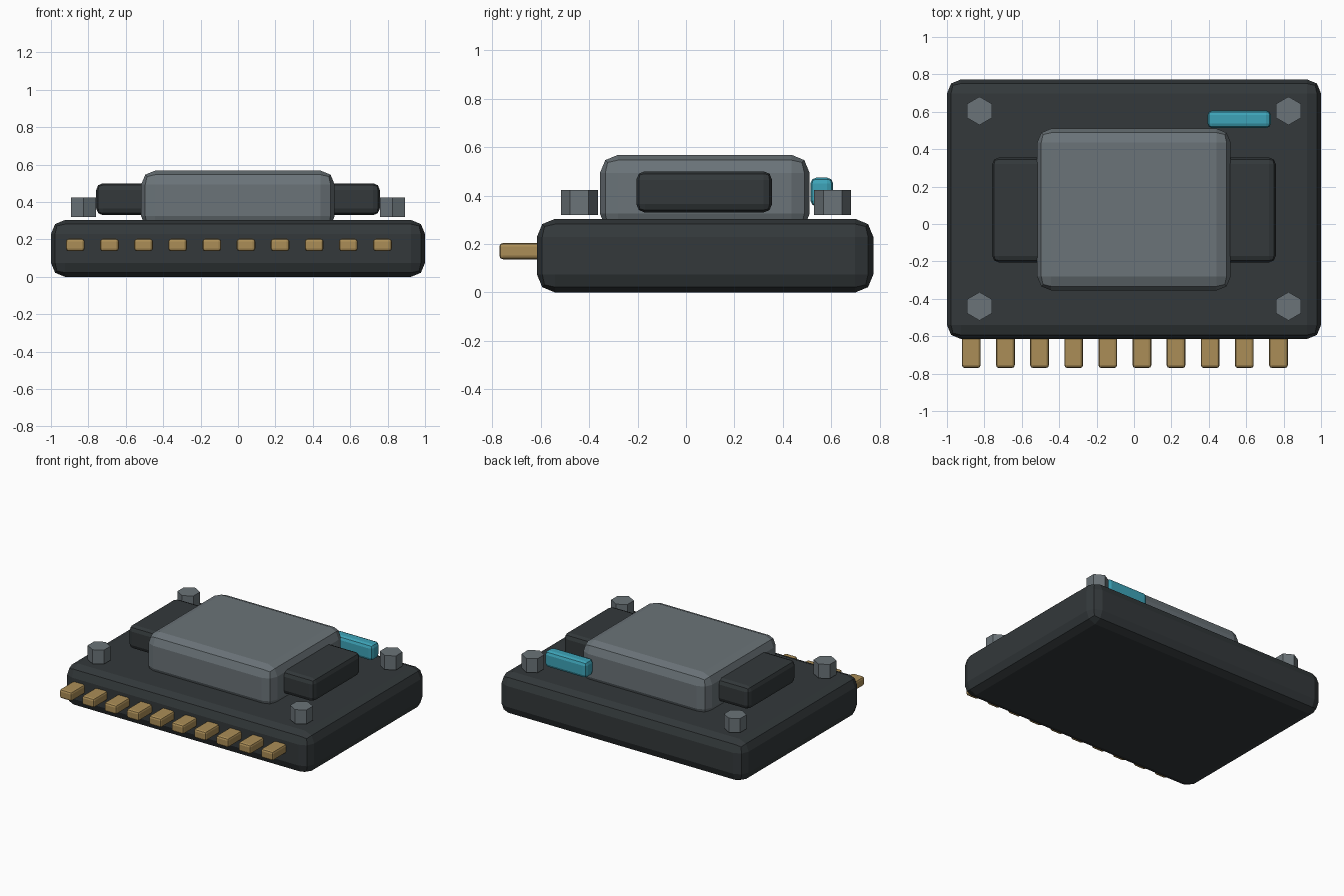
import bpy
from mathutils import Vector

if "Cube" in bpy.data.objects:
    bpy.data.objects.remove(bpy.data.objects["Cube"], do_unlink=True)


def make_material(name, rgb):
    mat = bpy.data.materials.new(name)
    mat.use_nodes = True
    color = (*rgb, 1)
    mat.diffuse_color = color
    mat.node_tree.nodes["Principled BSDF"].inputs["Base Color"].default_value = color
    return mat


charcoal = make_material("charcoal", (0.033, 0.040, 0.043))
steel = make_material("steel", (0.145, 0.172, 0.188))
brass = make_material("brass", (0.41, 0.27, 0.095))
teal = make_material("teal", (0.047, 0.37, 0.48))


def rounded_box(name, low, high, bevel, mat):
    """Box between two corners with a two-step rounded edge."""
    low, high = Vector(low), Vector(high)
    bpy.ops.mesh.primitive_cube_add(size=1, location=(low + high) / 2)
    obj = bpy.context.object
    obj.name = name
    for v in obj.data.vertices:
        v.co = v.co * (high - low)
    mod = obj.modifiers.new("rounded_edges", "BEVEL")
    mod.width = bevel
    mod.segments = 2
    obj.data.materials.append(mat)
    return obj


# Body: base slab, raised cover and the bar passing through it
rounded_box("base", (-1, -0.615, 0), (1, 0.773, 0.304), 0.075, charcoal)
rounded_box("cover", (-0.518, -0.355, 0.25), (0.517, 0.51, 0.568), 0.075, steel)
rounded_box("side_bar", (-0.758, -0.205, 0.33), (0.758, 0.355, 0.5), 0.035, charcoal)

# Indicator strip behind the cover
rounded_box("indicator", (0.393, 0.513, 0.355), (0.732, 0.607, 0.474), 0.025, teal)

# Row of contact pins along the front
for i in range(10):
    x = -0.87 + i * 0.1825
    rounded_box(f"pin_{i + 1}", (x - 0.05, -0.77, 0.137), (x + 0.05, -0.54, 0.204),
                0.015, brass)

# Hexagonal bolts at the corners
for side, x in (("right", -0.826), ("left", 0.826)):
    for end, y in (("front", -0.44), ("back", 0.605)):
        bpy.ops.mesh.primitive_cylinder_add(vertices=6, radius=0.076, depth=0.104,
                                            location=(x, y, 0.371))
        bolt = bpy.context.object
        bolt.name = f"bolt_{end}_{side}"
        bolt.data.materials.append(steel)
